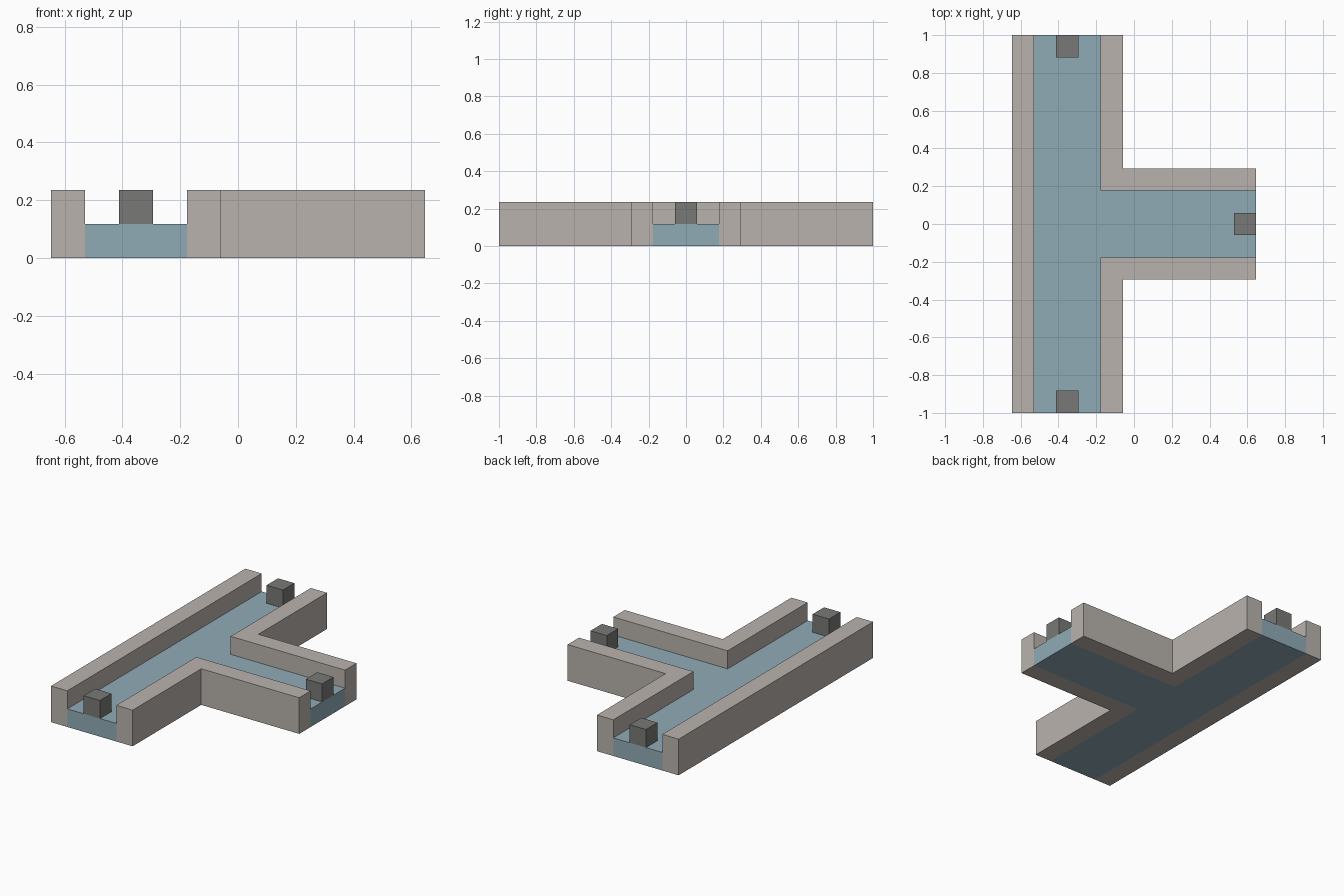
import bpy
import bmesh

if "Cube" in bpy.data.objects:
    bpy.data.objects.remove(bpy.data.objects["Cube"], do_unlink=True)

U = 2 / 17  # one grid module; the long channel is 17 modules


def make_material(name, rgb):
    mat = bpy.data.materials.new(name)
    mat.use_nodes = True
    color = (*rgb, 1)
    mat.diffuse_color = color
    bsdf = mat.node_tree.nodes["Principled BSDF"]
    bsdf.inputs["Base Color"].default_value = color
    bsdf.inputs["Roughness"].default_value = 0.9
    return mat


stone = make_material("warm grey stone", (0.49, 0.45, 0.42))
water = make_material("pale blue", (0.28, 0.41, 0.47))
dark = make_material("dark grey", (0.19, 0.19, 0.185))


def prism(name, outline, bottom, top, mat):
    """Extrude a plan outline, given in modules, between two heights."""
    bm = bmesh.new()
    base = bm.faces.new([bm.verts.new((x * U, y * U, bottom * U)) for x, y in outline])
    result = bmesh.ops.extrude_face_region(bm, geom=[base], use_keep_orig=True)
    raised = [v for v in result["geom"] if isinstance(v, bmesh.types.BMVert)]
    bmesh.ops.translate(bm, verts=raised, vec=(0, 0, (top - bottom) * U))
    bmesh.ops.recalc_face_normals(bm, faces=bm.faces[:])
    mesh = bpy.data.meshes.new(name)
    bm.to_mesh(mesh)
    bm.free()
    mesh.materials.append(mat)
    obj = bpy.data.objects.new(name, mesh)
    bpy.context.collection.objects.link(obj)
    return obj


def rectangle(x0, x1, y0, y1):
    return [(x0, y0), (x1, y0), (x1, y1), (x0, y1)]


# T-shaped channel bed
half_bed = [(-4.5, 8.5), (-1.5, 8.5), (-1.5, 1.5), (5.5, 1.5)]
prism("channel_bed", half_bed + [(x, -y) for x, y in reversed(half_bed)], 0, 1, water)

# Long straight wall
prism("straight_wall", rectangle(-5.5, -4.5, -8.5, 8.5), 0, 2, stone)

# Mirrored corner walls around the side branch
corner = [(-1.5, 8.5), (-1.5, 1.5), (5.5, 1.5), (5.5, 2.5), (-0.5, 2.5), (-0.5, 8.5)]
for side, sign in (("back", 1), ("front", -1)):
    prism(f"{side}_corner_wall", [(x, sign * y) for x, y in corner], 0, 2, stone)

# One block at each open end
for name, x, y in (("front", -3, -8), ("back", -3, 8), ("branch", 5, 0)):
    prism(f"{name}_end_block", rectangle(x - 0.5, x + 0.5, y - 0.5, y + 0.5), 1, 2, dark)
